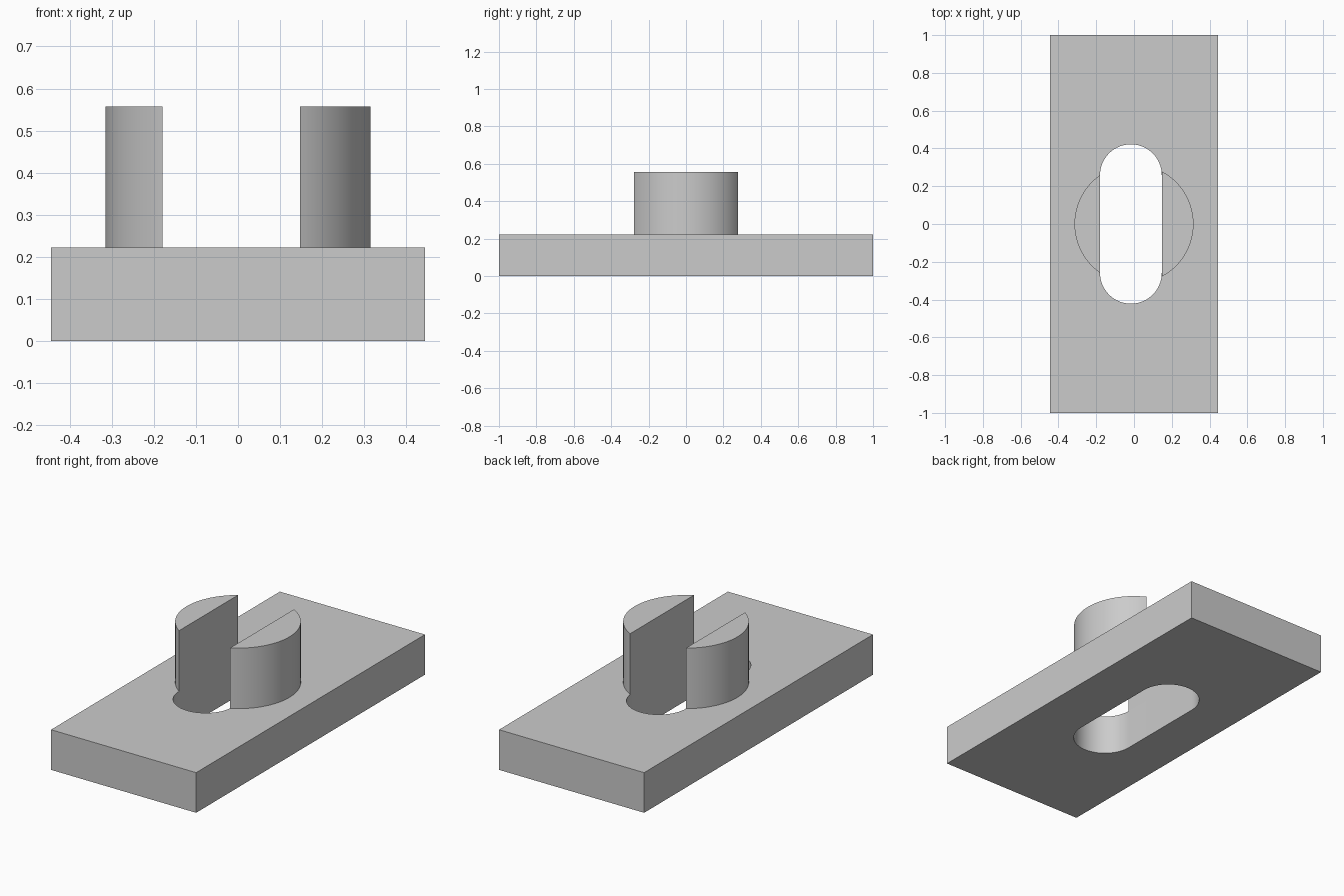
import bpy, bmesh
from math import sin, cos, pi, asin, acos

cube = bpy.data.objects.get("Cube")
if cube:
    bpy.data.objects.remove(cube)

HALF_W, HALF_L = 0.444, 1.0
PLATE_TOP, BOSS_TOP = 0.222, 0.557
BOSS_R = 0.315
SLOT_L, SLOT_R, SLOT_END = -0.18, 0.147, 0.422

grey = bpy.data.materials.new("light grey")
grey.use_nodes = True
colour = (0.6, 0.6, 0.6, 1)
grey.diffuse_color = colour
grey.node_tree.nodes["Principled BSDF"].inputs["Base Color"].default_value = colour


def arc(cx, cy, r, a0, a1, n=32):
    """Points along a circular arc."""
    steps = [a0 + (a1 - a0) * i / n for i in range(n + 1)]
    return [(cx + r * cos(a), cy + r * sin(a)) for a in steps]


def prism(name, loops, z0, z1):
    """Fill closed outlines (inner ones become holes) and extrude upwards."""
    bm = bmesh.new()
    edges = []
    for loop in loops:
        vs = [bm.verts.new((x, y, z0)) for x, y in loop]
        edges += [bm.edges.new((a, b)) for a, b in zip(vs, vs[1:] + vs[:1])]
    bmesh.ops.triangle_fill(bm, use_beauty=True, edges=edges, normal=(0, 0, 1))
    out = bmesh.ops.extrude_face_region(bm, geom=bm.faces[:], use_keep_orig=True)
    top = [g for g in out["geom"] if isinstance(g, bmesh.types.BMVert)]
    bmesh.ops.translate(bm, verts=top, vec=(0, 0, z1 - z0))
    bmesh.ops.recalc_face_normals(bm, faces=bm.faces[:])
    mesh = bpy.data.meshes.new(name)
    bm.to_mesh(mesh)
    bm.free()
    mesh.materials.append(grey)
    ob = bpy.data.objects.new(name, mesh)
    bpy.context.collection.objects.link(ob)
    bpy.ops.object.select_all(action="DESELECT")
    ob.select_set(True)
    bpy.context.view_layer.objects.active = ob
    bpy.ops.object.shade_smooth_by_angle(angle=pi / 6)
    return ob


# Base plate with a round-ended slot
cx, r = (SLOT_L + SLOT_R) / 2, (SLOT_R - SLOT_L) / 2
cy = SLOT_END - r
slot = arc(cx, cy, r, 0, pi) + arc(cx, -cy, r, pi, 2 * pi)
corners = [(sx * HALF_W, sy * HALF_L) for sx, sy in ((-1, -1), (1, -1), (1, 1), (-1, 1))]
prism("base_plate", [corners, slot], 0, PLATE_TOP)

# Round boss split by the slot into two unequal segments
a = acos(SLOT_R / BOSS_R)
prism("left_boss_segment", [arc(0, 0, BOSS_R, -a, a, 48)], PLATE_TOP, BOSS_TOP)
a = acos(SLOT_L / BOSS_R)
prism("right_boss_segment", [arc(0, 0, BOSS_R, a, 2 * pi - a, 48)], PLATE_TOP, BOSS_TOP)
